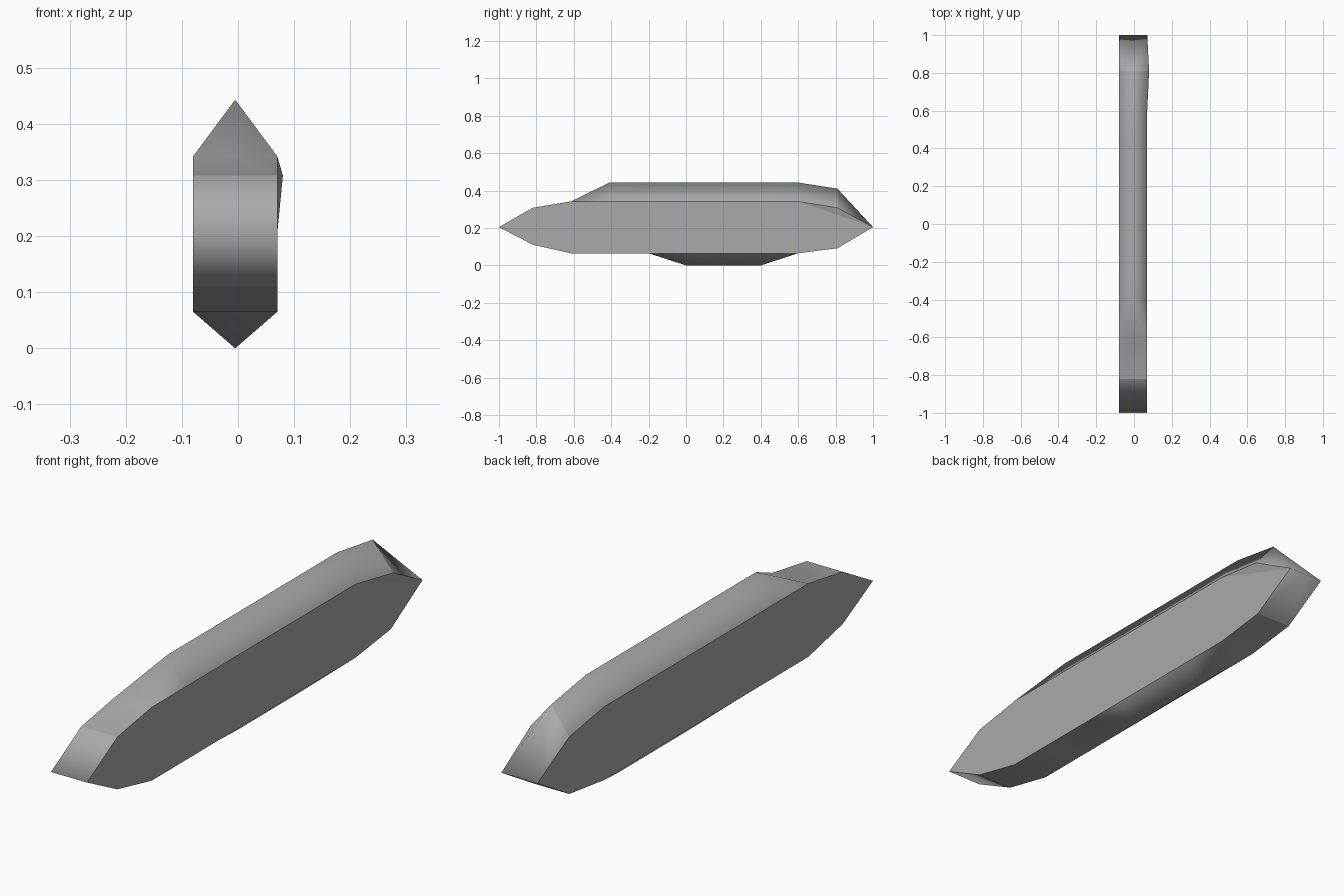
import bpy, bmesh

if "Cube" in bpy.data.objects:
    bpy.data.objects.remove(bpy.data.objects["Cube"])

LEFT, MID, RIGHT, BULGE = -0.08, -0.005, 0.07, 0.08

# Stations along the bar: y, bottom edge z, bottom ridge z, top edge z, top ridge z
STATIONS = [
    (-1.00, 0.205, 0.205, 0.205, 0.205),
    (-0.82, 0.111, 0.111, 0.308, 0.308),
    (-0.615, 0.065, 0.065, 0.342, 0.342),
    (-0.41, 0.065, 0.065, 0.342, 0.443),
    (-0.20, 0.065, 0.065, 0.342, 0.443),
    (0.00, 0.065, 0.00, 0.342, 0.443),
    (0.40, 0.065, 0.00, 0.342, 0.443),
    (0.60, 0.065, 0.065, 0.342, 0.443),
    (0.81, 0.092, 0.092, 0.308, 0.41),
    (1.00, 0.205, 0.205, 0.205, 0.205),
]
CREASES = (-0.82, 0.81)

bm = bmesh.new()
cache = {}


def vert(x, y, z):
    key = (round(x, 4), round(y, 4), round(z, 4))
    if key not in cache:
        cache[key] = bm.verts.new(key)
    return cache[key]


def face(verts, smooth):
    verts = list(dict.fromkeys(verts))  # drop points that meet at the tips
    if len(verts) > 2:
        bm.faces.new(verts).smooth = smooth


def edge_points(x, top):
    points = []
    for y, bottom_z, _, top_z, _ in STATIONS:
        bulged = top and x == RIGHT and y == 0.81
        points.append(vert(BULGE if bulged else x, y, top_z if top else bottom_z))
    return points


# Top and bottom ridged surfaces, two strips each
for top in (True, False):
    mids = [vert(MID, s[0], s[4] if top else s[2]) for s in STATIONS]
    height = [abs(s[4] - s[3]) if top else abs(s[2] - s[1]) for s in STATIONS]
    for x in (LEFT, RIGHT):
        side = edge_points(x, top)
        for i in range(len(STATIONS) - 1):
            s0, s1, m0, m1 = side[i], side[i + 1], mids[i], mids[i + 1]
            if height[i + 1] > height[i]:      # ridge rising
                face((s0, m1, m0), True)
                face((s0, s1, m1), True)
            elif height[i + 1] < height[i]:    # ridge falling
                face((m0, s0, s1), True)
                face((m0, s1, m1), True)
            else:
                face((s0, s1, m1, m0), True)

# Flat left side
face(edge_points(LEFT, True) + edge_points(LEFT, False)[::-1], False)

# Flat right side with its bulged rear corner
right_top = edge_points(RIGHT, True)
face(right_top[-3:], False)
face(right_top[:-2] + right_top[-1:] + edge_points(RIGHT, False)[::-1], False)

bmesh.ops.recalc_face_normals(bm, faces=bm.faces)

# Sharp side outlines and end creases
for e in bm.edges:
    outline = any(not f.smooth for f in e.link_faces)
    crease = any(all(abs(v.co.y - y) < 1e-3 for v in e.verts) for y in CREASES)
    if outline or crease:
        e.smooth = False

mesh = bpy.data.meshes.new("ridged_bar")
bm.to_mesh(mesh)
bm.free()

grey = bpy.data.materials.new("mid grey")
grey.diffuse_color = (0.4, 0.4, 0.4, 1)
grey.use_nodes = True
grey.node_tree.nodes["Principled BSDF"].inputs["Base Color"].default_value = grey.diffuse_color
mesh.materials.append(grey)
bar = bpy.data.objects.new("ridged_bar", mesh)
bpy.context.collection.objects.link(bar)
